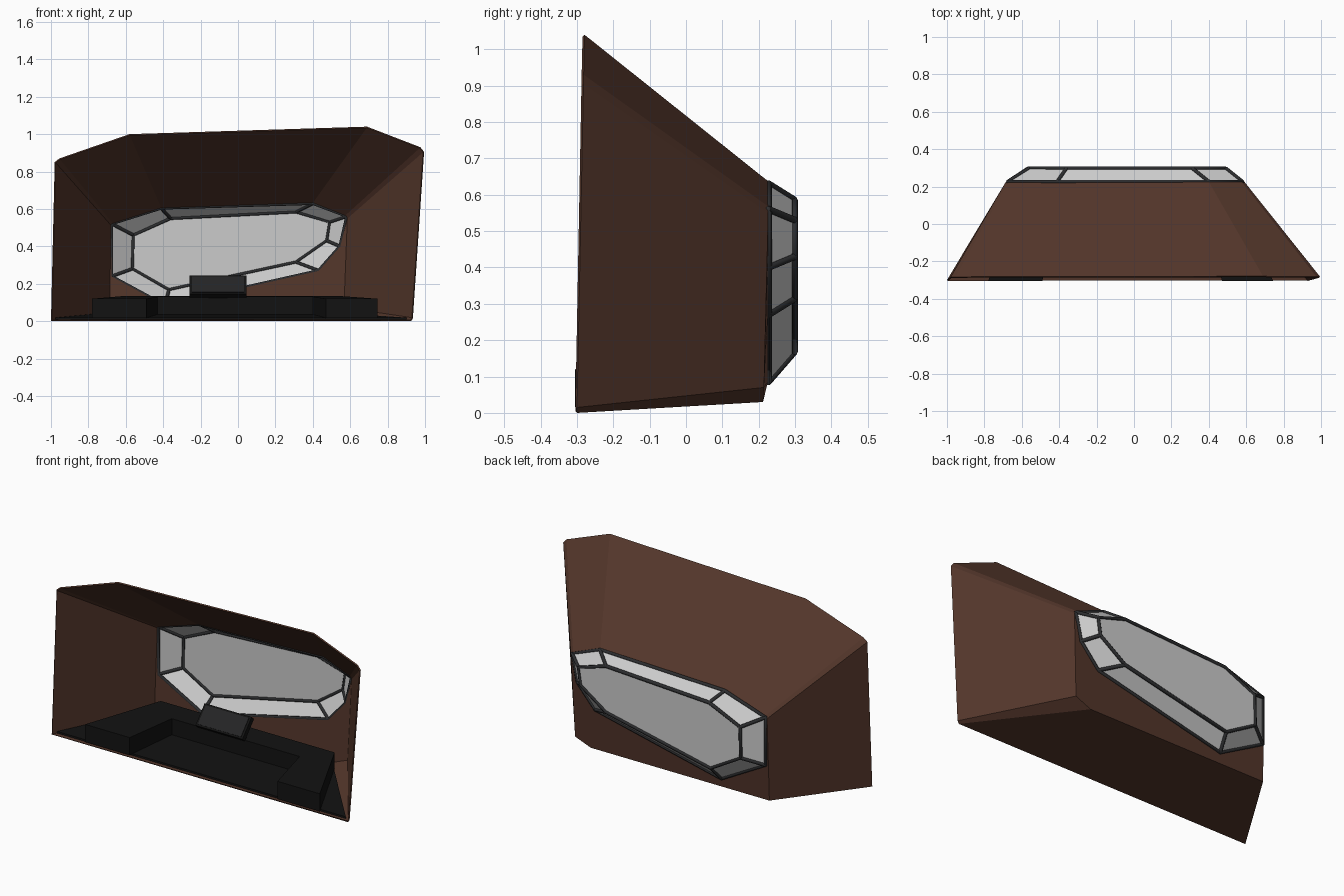
import bpy, bmesh
from mathutils import Matrix, Vector

if "Cube" in bpy.data.objects:
    bpy.data.objects.remove(bpy.data.objects["Cube"])


def material(name, rgb):
    m = bpy.data.materials.new(name)
    m.diffuse_color = (*rgb, 1)
    m.use_nodes = True
    m.node_tree.nodes["Principled BSDF"].inputs["Base Color"].default_value = m.diffuse_color
    return m


BROWN = material("brown_shell", (0.085, 0.036, 0.023))
BLACK = material("black_console", (0.006, 0.006, 0.006))
DARK = material("dark_frame", (0.025, 0.026, 0.028))
SCREEN = material("screen_grey", (0.018, 0.018, 0.019))
GLASS = material("pale_glass", (0.75, 0.75, 0.75))


def finish(name, bm, mat):
    bmesh.ops.recalc_face_normals(bm, faces=bm.faces[:])
    me = bpy.data.meshes.new(name)
    bm.to_mesh(me)
    bm.free()
    ob = bpy.data.objects.new(name, me)
    bpy.context.collection.objects.link(ob)
    me.materials.append(mat)
    return ob


def bridge(bm, a, b):
    n = len(a)
    for i in range(n):
        j = (i + 1) % n
        bm.faces.new((a[i], a[j], b[j], b[i]))


# Outlines as (x, z), clockwise from lower left
front = [(-1, 0), (-.98, .85), (-.955, .87), (-.58, 1), (.69, 1.04),
         (.975, .93), (.995, .905), (.935, .015), (.925, 0)]
back = [(-.69, .03), (-.685, .515), (-.67, .525), (-.41, .608), (.40, .637),
        (.575, .568), (.59, .55), (.57, .07), (.47, .03)]
win_out = [(-.675, .52), (-.41, .605), (.40, .63), (.58, .56),
           (.545, .40), (.43, .27), (-.39, .085), (-.675, .24)]
win_in = [(-.56, .46), (-.36, .55), (.31, .585), (.49, .53),
          (.475, .43), (.31, .315), (-.37, .168), (-.565, .28)]
Y_OUT, Y_IN = .226, .298

# Brown hull: tapered walls, floor and the wall below the window
bm = bmesh.new()
fv = [bm.verts.new((x, -.30 + .02 * z, z)) for x, z in front]
bv = [bm.verts.new((x, .21 + .016 * min(1, z / .25), z)) for x, z in back]
bridge(bm, fv, bv)
low = [bm.verts.new((x, .225, z)) for x, z in win_out[4:]]
bm.faces.new([bv[0], bv[1]] + low[::-1] + [bv[6], bv[7], bv[8]])
hull = finish("hull", bm, BROWN)
solid = hull.modifiers.new("thickness", 'SOLIDIFY')
solid.thickness = .008
solid.offset = -1

# Bulged window panes
bm = bmesh.new()
ov = [bm.verts.new((x, Y_OUT, z)) for x, z in win_out]
iv = [bm.verts.new((x, Y_IN, z)) for x, z in win_in]
bridge(bm, ov, iv)
bm.faces.new(iv)
finish("window_glass", bm, GLASS)

# Window frame bars
cu = bpy.data.curves.new("window_frame", 'CURVE')
cu.dimensions = '3D'
cu.bevel_depth = .010
cu.bevel_resolution = 1
cu.use_fill_caps = True


def bar(points, closed):
    s = cu.splines.new('POLY')
    s.points.add(len(points) - 1)
    for p, co in zip(s.points, points):
        p.co = (*co, 1)
    s.use_cyclic_u = closed


outer = [(x, Y_OUT, z) for x, z in win_out]
inner = [(x, Y_IN, z) for x, z in win_in]
bar(outer, True)
bar(inner, True)
for pair in zip(outer, inner):
    bar(pair, False)
frame = bpy.data.objects.new("window_frame", cu)
bpy.context.collection.objects.link(frame)
cu.materials.append(DARK)


# Floor covering and U-shaped console, from plan outlines
def slab(name, plan, bottom, top, mat):
    bm = bmesh.new()
    lo = [bm.verts.new((x, y, bottom(y))) for x, y in plan]
    hi = [bm.verts.new((x, y, top(y))) for x, y in plan]
    bridge(bm, lo, hi)
    bm.faces.new(lo)
    bm.faces.new(hi)
    return finish(name, bm, mat)


def floor_z(y):
    return .06 * (y + .3)


slab("floor_cover", [(-.975, -.285), (.90, -.285), (.47, .20), (-.68, .20)],
     lambda y: floor_z(y) + .007, lambda y: floor_z(y) + .018, BLACK)
slab("console", [(-.78, -.305), (-.49, -.305), (-.43, 0), (.40, 0),
                 (.47, -.305), (.745, -.305), (.53, .14), (-.60, .14)],
     lambda y: floor_z(y) + .017, lambda y: .12 + .035 * (y + .305), BLACK)


# Tilted monitor with a screen panel
def box(name, size, offset, mat):
    tilt = (Matrix.Translation((-.107, .03, .185))
            @ Matrix.Rotation(-.72, 4, 'X') @ Matrix.Translation(Vector(offset)))
    bm = bmesh.new()
    bmesh.ops.create_cube(bm, size=1, matrix=tilt @ Matrix.Diagonal((*size, 1)))
    return finish(name, bm, mat)


box("monitor", (.305, .03, .13), (0, 0, 0), BLACK)
box("monitor_screen", (.28, .006, .11), (0, -.015, 0), SCREEN)
box("monitor_stand", (.10, .06, .05), (0, .03, -.04), BLACK)
